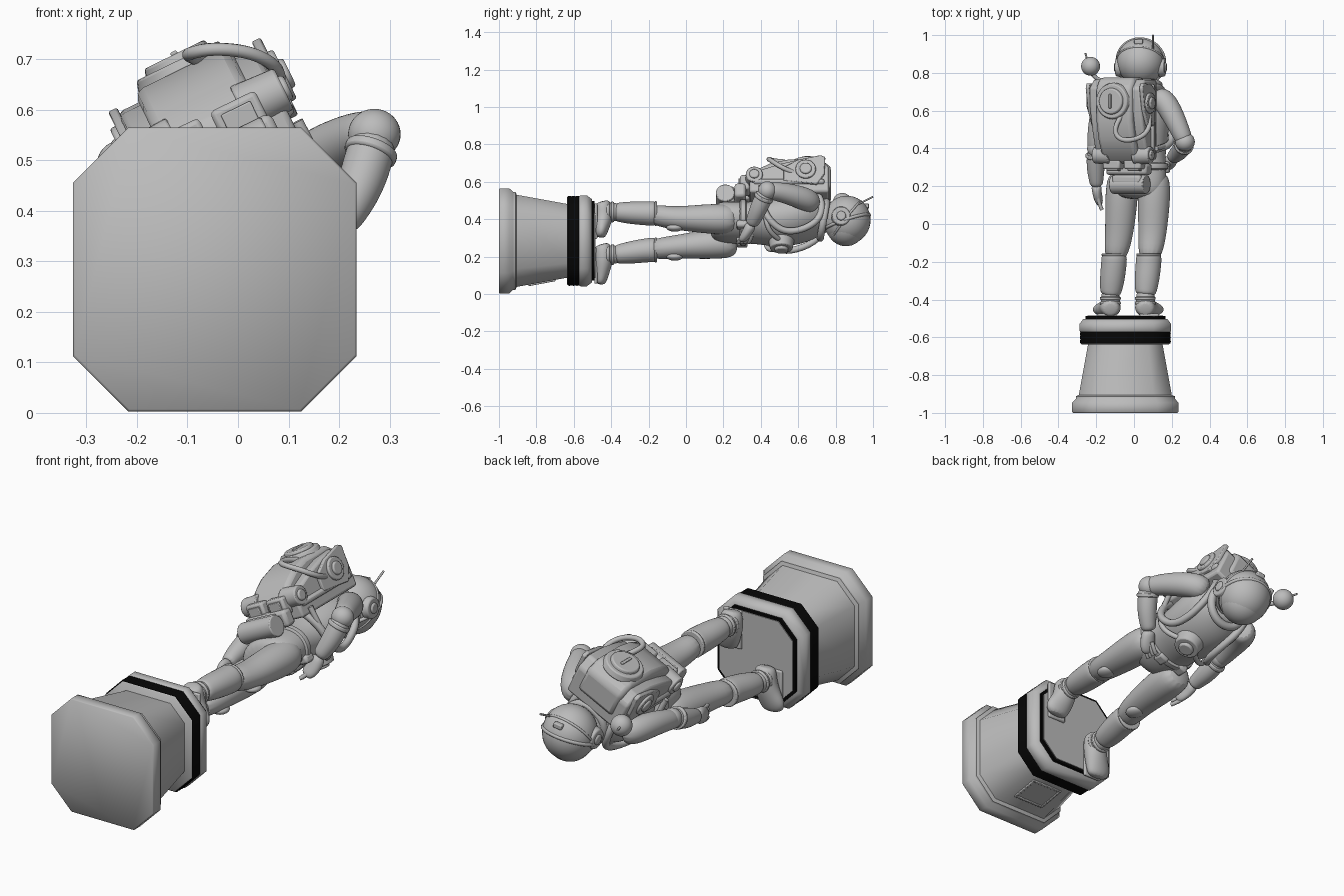
import bpy, bmesh, math
from mathutils import Vector, Matrix

cube = bpy.data.objects.get("Cube")
if cube:
    bpy.data.objects.remove(cube, do_unlink=True)


def material(name, value):
    m = bpy.data.materials.new(name)
    m.use_nodes = True
    col = (value, value, value, 1)
    m.diffuse_color = col
    m.node_tree.nodes["Principled BSDF"].inputs["Base Color"].default_value = col
    return m


GREY = material("stone grey", 0.5)
BLACK = material("black band", 0.002)

# The torso is rolled about its long axis; u = width, y = up the body, n = towards the back
BODY = Matrix.Translation((0.03, 0, 0.39)) @ Matrix.Rotation(math.radians(-26), 4, 'Y')
HEAD = Matrix.Translation((0.035, 0.86, 0.395)) @ Matrix.Rotation(math.radians(-8), 4, 'Y')
WORLD = Matrix.Identity(4)


def finish(name, bm, mat=GREY, frame=WORLD, smooth=35, sub=0, bevel=0):
    bmesh.ops.recalc_face_normals(bm, faces=bm.faces)
    me = bpy.data.meshes.new(name)
    bm.to_mesh(me)
    bm.free()
    ob = bpy.data.objects.new(name, me)
    bpy.context.collection.objects.link(ob)
    ob.matrix_world = frame
    me.materials.append(mat)
    if bevel:
        mod = ob.modifiers.new("bevel", 'BEVEL')
        mod.width, mod.segments = bevel, 2
    if sub:
        mod = ob.modifiers.new("sub", 'SUBSURF')
        mod.levels = mod.render_levels = sub
    bpy.ops.object.select_all(action='DESELECT')
    ob.select_set(True)
    bpy.context.view_layer.objects.active = ob
    bpy.ops.object.shade_smooth_by_angle(angle=math.radians(smooth))


def skin(bm, rings):
    for r, s in zip(rings, rings[1:]):
        for k in range(len(r)):
            j = (k + 1) % len(r)
            bm.faces.new((r[k], r[j], s[j], s[k]))
    bm.faces.new(rings[0])
    bm.faces.new(rings[-1])


def loft(name, path, frame=WORLD, sides=14, sub=2):
    """Skin elliptical sections (x, y, z, radius across, radius deep) along a path."""
    bm = bmesh.new()
    pts = [Vector(p[:3]) for p in path]
    rings = []
    for i, p in enumerate(path):
        t = (pts[min(i + 1, len(pts) - 1)] - pts[max(i - 1, 0)]).normalized()
        a = Vector((1, 0, 0))
        a = (a - t * a.dot(t)).normalized()
        b = t.cross(a)
        rings.append([bm.verts.new(pts[i] + a * p[3] * math.cos(k * math.tau / sides)
                                   + b * p[-1] * math.sin(k * math.tau / sides)) for k in range(sides)])
    skin(bm, rings)
    finish(name, bm, frame=frame, sub=sub, smooth=60)


def octagon(name, profile, mat=GREY):
    """Chamfered square stack along y from (y, half width) pairs."""
    bm = bmesh.new()
    rings = []
    for y, h in profile:
        c = h * 0.61
        corners = [(c, h), (h, c), (h, -c), (c, -h), (-c, -h), (-h, -c), (-h, c), (-c, h)]
        rings.append([bm.verts.new((x - 0.046, y, z + 0.284)) for x, z in corners])
    skin(bm, rings)
    finish(name, bm, mat, smooth=50)


def prism(name, profile, u0, u1, bevel):
    """Extrude a (y, n) side outline across the body from u0 to u1."""
    bm = bmesh.new()
    skin(bm, [[bm.verts.new((u, y, n)) for y, n in profile] for u in (u0, u1)])
    finish(name, bm, frame=BODY, bevel=bevel)


def box(name, loc, size, frame=BODY, bevel=0.012):
    bm = bmesh.new()
    bmesh.ops.create_cube(bm, size=1)
    bmesh.ops.scale(bm, vec=size, verts=bm.verts)
    bmesh.ops.translate(bm, vec=loc, verts=bm.verts)
    finish(name, bm, frame=frame, bevel=bevel)


def ball(name, loc, radii, frame=WORLD):
    bm = bmesh.new()
    bmesh.ops.create_uvsphere(bm, u_segments=32, v_segments=20, radius=1)
    bmesh.ops.scale(bm, vec=radii, verts=bm.verts)
    bmesh.ops.translate(bm, vec=loc, verts=bm.verts)
    finish(name, bm, frame=frame, smooth=60)


def drum(name, start, end, r1, r2=None, frame=WORLD):
    """Cylinder or cone between two points."""
    a, b = Vector(start), Vector(end)
    bm = bmesh.new()
    bmesh.ops.create_cone(bm, cap_ends=True, segments=32, radius1=r1, radius2=r2 or r1, depth=(b - a).length)
    rot = Vector((0, 0, 1)).rotation_difference(b - a).to_matrix().to_4x4()
    bmesh.ops.transform(bm, matrix=Matrix.Translation((a + b) / 2) @ rot, verts=bm.verts)
    finish(name, bm, frame=frame, bevel=0.005)


def hose(name, pts, radius, frame=BODY, closed=False):
    cu = bpy.data.curves.new(name, 'CURVE')
    cu.dimensions = '3D'
    cu.bevel_depth, cu.bevel_resolution, cu.resolution_u = radius, 3, 8
    cu.use_fill_caps = True
    sp = cu.splines.new('NURBS')
    sp.points.add(len(pts) - 1)
    for q, p in zip(sp.points, pts):
        q.co = (*p, 1)
    sp.use_endpoint_u, sp.order_u, sp.use_cyclic_u = not closed, 3, closed
    ob = bpy.data.objects.new(name, cu)
    bpy.context.collection.objects.link(ob)
    ob.matrix_world = frame
    cu.materials.append(GREY)


def ring(name, r, tube, frame):
    turns = [k * math.tau / 24 for k in range(24)]
    hose(name, [(r * math.cos(t), r * math.sin(t), 0) for t in turns], tube, frame, True)


# Pedestal with a framed plaque; the band is black only on its outer side
octagon("pedestal", [(-1, .277), (-.995, .281), (-.945, .281), (-.925, .262), (-.912, .262),
                     (-.905, .246), (-.63, .196)])
octagon("pedestal_cap", [(-.575, .235), (-.565, .243), (-.53, .243), (-.502, .222), (-.502, .2)])
octagon("pedestal_band", [(-.633, .235)] + [(-.632 + .01 * i, .241 if i % 2 else .238)
                                            for i in range(7)], BLACK)
octagon("pedestal_band_underside", [(-.637, .232), (-.632, .236)])
octagon("pedestal_top_edge", [(-.503, .212), (-.488, .212)], BLACK)
octagon("pedestal_top", [(-.49, .2), (-.484, .2)])
plaque = Matrix.Translation((-.046, -.77, .062)) @ Matrix.Rotation(math.radians(10.5), 4, 'X')
box("plaque", (0, 0, 0), (.15, .12, .006), plaque, 0)
for s in (-1, 1):
    box("plaque_frame_side", (s * .08, 0, 0), (.012, .148, .014), plaque, .003)
    box("plaque_frame_edge", (0, s * .068, 0), (.15, .012, .014), plaque, .003)

# Legs: thigh, shin guard, ankle and boot, each following hip, knee, calf and ankle points
LEGS = {"left": [(.108, .2, .4), (.097, -.08, .405), (.078, -.2, .43), (.06, -.38, .438), (.1, .3)],
        "right": [(-.062, .2, .272), (-.08, -.08, .25), (-.105, -.2, .235), (-.125, -.38, .21), (-.16, .05)]}
for side, (hip, knee, calf, ankle, toe) in LEGS.items():
    hip, knee, calf, ankle = map(Vector, (hip, knee, calf, ankle))
    mid, low = hip.lerp(knee, .45), calf.lerp(ankle, .85)
    loft(side + "_thigh", [(*(hip + Vector((0, .08, 0))), .07), (*hip, .09, .086), (*mid, .086, .078),
                           (*knee, .074, .06), (*calf, .06)])
    loft(side + "_shin_guard", [(*(calf + Vector((0, .035, 0))), .06), (*(calf + Vector((0, .03, 0))), .069),
                                (*calf, .07, .066), (*calf.lerp(ankle, .5), .068, .063),
                                (*low, .06, .054), (*ankle, .05)])
    loft(side + "_ankle", [(*low, .046), (*ankle, .05), (ankle.x, -.43, ankle.z, .054), (ankle.x, -.47, ankle.z, .054)])
    ball(side + "_knee_pad", knee + Vector((.025, .02, -.05)), (.042, .045, .022))
    tx, tz = toe
    loft(side + "_boot", [(ankle.x, -.45, ankle.z + .058, .035, .035), (ankle.x, -.444, ankle.z + .04, .054, .046),
                          (ankle.x, -.44, ankle.z - .02, .06, .054),
                          ((ankle.x + tx) / 2, -.448, (ankle.z + tz) / 2, .062, .044),
                          (tx, -.454, tz + .035, .068, .036), (tx, -.46, tz, .05, .026)])
    box(side + "_boot_sole", ((ankle.x + tx) / 2, -.482, (ankle.z + tz) / 2 + .02), (.1, .016, .19), WORLD, .006)
    for step in (-.005, -.03):
        spot = ankle + Vector((0, step, 0))
        drum(side + "_boot_cuff", spot, spot - Vector((0, .017, 0)), .055)
    drum(side + "_knee_cuff", calf + Vector((0, .045, 0)), calf + Vector((0, .03, 0)), .066)

# Torso, belt and chest unit
loft("torso", [(0, .13, 0, .1, .07), (0, .17, -.005, .14, .1), (0, .25, -.01, .15, .105),
               (0, .36, -.01, .135, .105), (0, .46, -.01, .155, .125), (0, .57, .005, .17, .13),
               (0, .66, .02, .16, .115), (0, .72, .02, .11, .095), (0, .77, .01, .085, .085)], BODY, 20)
loft("belt", [(0, .285, -.01, .135, .1), (0, .287, -.01, .158, .12), (0, .325, -.01, .155, .12),
              (0, .327, -.01, .13, .1)], BODY, 24, 1)
for u in (-.11, 0, .11):
    box("belt_pouch", (u, .3, -.11 + abs(u) * .3), (.055, .06, .04))
drum("chest_disc", (0, .51, -.1), (0, .51, -.165), .072, .06, BODY)
drum("chest_dial", (0, .51, -.16), (0, .51, -.18), .038, .034, BODY)
for s in (-1, 1):
    hose("shoulder_strap", [(s * .1, .38, .14), (s * .16, .4, .06), (s * .165, .43, -.06), (s * .12, .52, -.125),
                            (s * .11, .63, -.105), (s * .115, .72, -.04), (s * .11, .73, .08), (s * .1, .68, .14)], .018)
    hose("chest_hose", [(s * .05, .5, -.135), (s * .11, .45, -.13), (s * .165, .42, -.05), (s * .16, .4, .13)], .013)
ring("neck_ring", .098, .02, Matrix.Translation((.035, .735, .395)) @ Matrix.Rotation(math.radians(80), 4, 'X'))

# Arms: the left hand rests on the hip, the right arm hangs
loft("left_upper_arm", [(.11, .68, .475, .055), (.16, .66, .5, .066), (.21, .57, .53, .06),
                        (.255, .47, .552, .05), (.272, .43, .55, .045)])
loft("right_upper_arm", [(-.11, .67, .36, .055), (-.155, .64, .365, .066), (-.185, .54, .37, .06),
                         (-.2, .43, .355, .05), (-.203, .38, .34, .045)])
ball("left_elbow", (.27, .435, .552), (.052, .05, .05))
ball("right_elbow", (-.2, .4, .35), (.048, .05, .048))
loft("left_forearm", [(.272, .43, .55, .045), (.262, .415, .515, .05), (.243, .385, .45, .048),
                      (.215, .36, .395, .04), (.2, .35, .37, .034)])
loft("right_forearm", [(-.2, .39, .35, .042), (-.203, .36, .335, .05), (-.203, .29, .31, .049),
                       (-.2, .225, .295, .038), (-.198, .2, .285, .034)])
drum("left_cuff", (.266, .42, .525), (.26, .412, .508), .053)
drum("right_cuff", (-.203, .37, .342), (-.203, .352, .336), .054)
loft("left_hand", [(.203, .352, .375, .03), (.195, .335, .345, .038, .03), (.18, .315, .31, .04, .026),
                   (.16, .295, .285, .03, .02)])
loft("right_hand", [(-.199, .21, .29, .03), (-.198, .175, .28, .025, .042), (-.19, .14, .265, .025, .042),
                    (-.18, .1, .245, .018, .03)])
for i in range(4):
    z, y = .225 + i * .02, .29 + i * .018
    hose("right_finger", [(-.19, .14, z + .012), (-.185, .11, z + .004), (-.17, .075, z)], .01, WORLD)
    hose("left_finger", [(.185, y + .01, .315), (.165, y, .285), (.145, y - .01, .275)], .01, WORLD)

# Helmet with visor, crest, ear discs and antenna
ball("helmet", (0, 0, 0), (.126, .127, .13), HEAD)
ball("visor", (0, -.005, -.025), (.112, .108, .115), HEAD)
ring("visor_rim", .127, .009, HEAD @ Matrix.Translation((0, 0, -.012)) @ Matrix.Rotation(math.radians(18), 4, 'X'))
ring("helmet_crest", .127, .006, HEAD @ Matrix.Rotation(math.radians(52), 4, 'X'))
box("crest_lamp", (0, .105, .075), (.045, .025, .025), HEAD, .005)
ball("chin_valve", (0, -.1, .08), (.025, .025, .02), HEAD)
for s in (-1, 1):
    drum("ear_disc", (s * .1, -.03, .005), (s * .132, -.03, .005), .055, .047, HEAD)
    drum("ear_cap", (s * .125, -.03, .005), (s * .14, -.03, .005), .027, .023, HEAD)
hose("antenna", [(.1, .9, .47), (.1, .94, .49), (.1, 1, .52)], .005, WORLD)

# Camera pod on an arm beside the helmet
ball("camera_pod", (-.23, .835, .49), (.05, .05, .05))
hose("pod_arm", [(-.08, .72, .46), (-.14, .755, .47), (-.2, .765, .48), (-.225, .8, .49)], .011, WORLD)
hose("pod_antenna", [(-.245, .86, .5), (-.25, .88, .5), (-.258, .905, .5)], .005, WORLD)

# Backpack: wedge shell with a raised ridge, flared side plates, tanks and round hatch
prism("pack_shell", [(.34, .1), (.34, .19), (.4, .235), (.5, .27), (.6, .295), (.72, .302),
                     (.765, .25), (.765, .1)], -.152, .152, .012)
prism("pack_ridge", [(.32, .15), (.32, .2), (.38, .265), (.45, .3), (.55, .324), (.72, .324),
                     (.775, .28), (.775, .15)], -.105, .105, .02)
for s in (-1, 1):
    prism("side_plate", [(.52, .16), (.52, .24), (.6, .285), (.72, .312), (.745, .3), (.74, .2), (.7, .14)],
          s * .148, s * .168, .005)
    box("side_rail", (s * .15, .55, .16), (.03, .38, .03))
    box("lower_panel", (s * .062, .315, .18), (.1, .05, .085), bevel=.01)
    box("lower_panel_cover", (s * .062, .287, .18), (.065, .012, .055), bevel=.003)
    drum("upper_tank", (s * .09, .64, .225), (s * .18, .64, .225), .06, .054, BODY)
    drum("upper_tank_cap", (s * .17, .64, .225), (s * .19, .64, .225), .034, .03, BODY)
    drum("lower_tank", (s * .07, .365, .2), (s * .165, .365, .2), .05, .045, BODY)
    drum("lower_tank_cap", (s * .155, .365, .2), (s * .175, .365, .2), .028, .025, BODY)
hose("pack_hose", [(.05, .58, .31), (.025, .53, .34), (.025, .47, .345), (.07, .44, .335), (.13, .45, .3),
                   (.165, .48, .26), (.172, .53, .225), (.155, .58, .21)], .013)
drum("hatch_rim", (0, .65, .31), (0, .65, .342), .1, .09, BODY)
drum("hatch", (0, .65, .335), (0, .65, .356), .072, .066, BODY)
box("hatch_handle", (0, .65, .358), (.014, .075, .008), bevel=.003)

# Rolled bag under the pack
drum("belt_bag", (-.1, .21, .12), (.1, .21, .12), .05, frame=BODY)
box("belt_bag_flap", (0, .235, .115), (.17, .05, .11), bevel=.015)
box("pack_tail", (0, .29, .13), (.24, .06, .08), bevel=.015)
